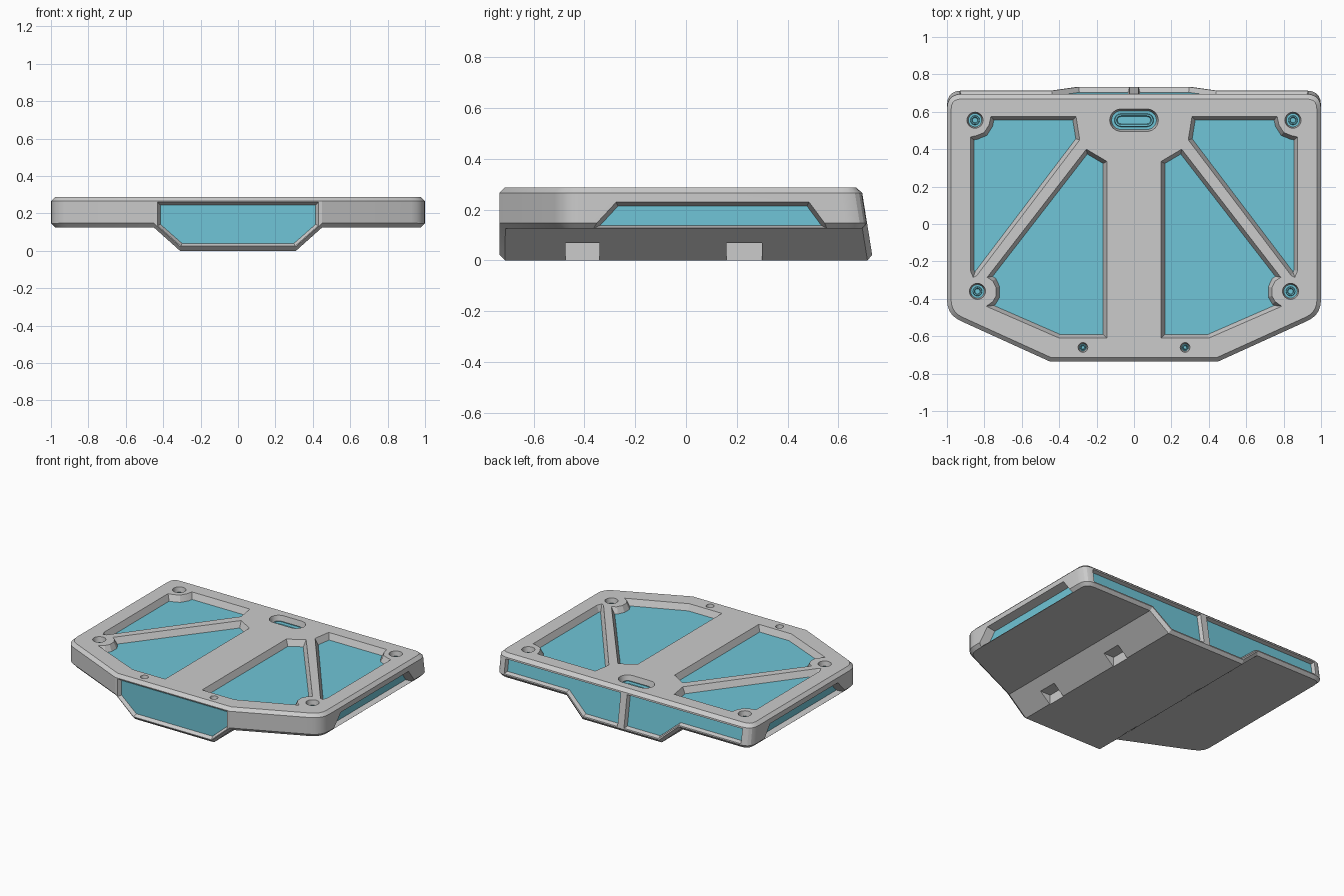
import bpy, bmesh, math
from mathutils import Vector

if "Cube" in bpy.data.objects:
    bpy.data.objects.remove(bpy.data.objects["Cube"])

TOP, FRONT, BACK, SLOPE = 0.288, -0.735, 0.737, 0.16

blue = bpy.data.materials.new("blue_panel")
blue.diffuse_color = (0.16, 0.56, 0.68, 1)
blue.use_nodes = True
blue.node_tree.nodes["Principled BSDF"].inputs["Base Color"].default_value = blue.diffuse_color


def loft(name, rings, mat=None):
    """Closed solid through a stack of equal-length rings."""
    bm = bmesh.new()
    loops = [[bm.verts.new(p) for p in r] for r in rings]
    n = len(loops[0])
    for a, b in zip(loops, loops[1:]):
        for i in range(n):
            bm.faces.new((a[i], a[(i + 1) % n], b[(i + 1) % n], b[i]))
    bm.faces.new(loops[0][::-1])
    bm.faces.new(loops[-1])
    bmesh.ops.recalc_face_normals(bm, faces=bm.faces)
    me = bpy.data.meshes.new(name)
    bm.to_mesh(me)
    bm.free()
    ob = bpy.data.objects.new(name, me)
    bpy.context.collection.objects.link(ob)
    if mat:
        me.materials.append(mat)
    return ob


def fillet(pts, n=5):
    """Round the corners of a list of (x, y, tangent length)."""
    out = []
    for i, (x, y, r) in enumerate(pts):
        c = Vector((x, y))
        if r == 0:
            out.append(c)
            continue
        a = c + (Vector(pts[i - 1][:2]) - c).normalized() * r
        b = c + (Vector(pts[(i + 1) % len(pts)][:2]) - c).normalized() * r
        for k in range(n + 1):
            t = k / n
            out.append(a * (1 - t) ** 2 + c * 2 * t * (1 - t) + b * t * t)
    return out


def inset(pts, d):
    """Mitred inward offset of a 2D outline."""
    p = [Vector(q) for q in pts]
    n = len(p)
    area = sum(p[i - 1].x * p[i].y - p[i].x * p[i - 1].y for i in range(n))
    s = 1 if area > 0 else -1
    out = []
    for i in range(n):
        e1 = (p[i] - p[i - 1]).normalized()
        e2 = (p[(i + 1) % n] - p[i]).normalized()
        n1, n2 = Vector((-e1.y, e1.x)) * s, Vector((-e2.y, e2.x)) * s
        out.append(p[i] + (n1 + n2) * d / max(0.3, 1 + n1.dot(n2)))
    return out


def boolean(ob, other, op):
    m = ob.modifiers.new(op, 'BOOLEAN')
    m.operation, m.object, m.solver = op, other, 'EXACT'
    apply_mod(ob, m)
    bpy.data.objects.remove(other)


def apply_mod(ob, m):
    bpy.context.view_layer.objects.active = ob
    bpy.ops.object.modifier_apply(modifier=m.name)


# Main body: front profile with keel, trimmed by the plan outline
section = [(1.2, .125), (1.2, TOP), (-1.2, TOP), (-1.2, .125),
           (-.45, .125), (-.31, 0), (.31, 0), (.45, .125)]
body = loft("body_shell", [[(x, y, z) for x, z in section] for y in (-1.2, 1.2)])
plan = fillet([(-.45, FRONT, 0), (.45, FRONT, 0), (1, -.485, .08), (1, BACK, .08),
               (-1, BACK, .08), (-1, -.485, .08)])
outline = loft("outline_cutter", [[(p.x, p.y - (SLOPE * z if p.y > .4 else 0), z)
                                   for p in plan] for z in (-.2, .5)])
boolean(body, outline, 'INTERSECT')
bev = body.modifiers.new("edge_chamfer", 'BEVEL')
bev.width, bev.segments = 0.022, 1
bev.limit_method, bev.angle_limit = 'ANGLE', math.radians(50)
bev.use_clamp_overlap = False
apply_mod(body, bev)


def recess(name, pts, place, depth, taper):
    """Cut a tapered pocket in the body and lay a blue panel on its floor."""
    floor = inset(pts, taper)
    cut = loft("cutter", [[place(u, v, -.04) for u, v in pts],
                          [place(u, v, 0) for u, v in pts],
                          [place(u, v, depth) for u, v in floor]])
    boolean(body, cut, 'DIFFERENCE')
    loft(name, [[place(u, v, d) for u, v in floor] for d in (depth - .003, depth + .008)], blue)


def insert(name, pts, place, r, depth):
    """Raised blue ring on the floor of a hole."""
    steps = ((.4, depth), (.46, depth - .018), (.6, depth - .018), (.68, depth - .004))
    loft(name, [[place(u, v, d) for u, v in inset(pts, r * k)] for k, d in steps], blue)


def stadium(cx, cy, half, r, n=12):
    pts = []
    for side, start in ((1, -90), (-1, 90)):
        for i in range(n + 1):
            a = math.radians(start + 180 * i / n)
            pts.append((cx + side * half + r * math.cos(a), cy + r * math.sin(a)))
    return pts


def circle(cx, cy, r, n=24):
    return [(cx + r * math.cos(math.tau * i / n), cy + r * math.sin(math.tau * i / n))
            for i in range(n)]


outer_pocket = [(.31, .575), (.765, .575), (.775, .53), (.80, .49), (.84, .473), (.875, .465),
                (.875, -.25), (.86, -.285), (.84, -.275), (.29, .45)]
inner_pocket = [(.145, -.61), (.145, .335), (.255, .40), (.785, -.285), (.755, -.305),
                (.738, -.34), (.738, -.385), (.755, -.415), (.79, -.44), (.40, -.61)]
back_window = [(.025, .03), (.025, .255), (.93, .255), (.93, .155), (.44, .155), (.295, .03)]
side_window = [(-.375, .122), (-.275, .23), (.485, .23), (.565, .122)]

for s, side in ((1, "right"), (-1, "left")):
    def on_top(u, v, d): return (s * u, v, TOP - d)
    def on_back(u, v, d): return (s * u, BACK - SLOPE * v - d, v)
    def on_side(u, v, d): return (s * (1 - d), u, v)

    # Top pockets, back windows and side windows
    recess(f"top_outer_panel_{side}", outer_pocket, on_top, .045, .02)
    recess(f"top_inner_panel_{side}", inner_pocket, on_top, .045, .02)
    recess(f"back_panel_{side}", back_window, on_back, .03, .008)
    recess(f"side_panel_{side}", side_window, on_side, .06, .016)

    # Screw holes
    for i, (x, y, r) in enumerate(((.85, .555, .043), (.837, -.36, .043), (.273, -.66, .026))):
        recess(f"screw_seat_{side}_{i}", circle(x, y, r), on_top, .045, .007)
        insert(f"screw_ring_{side}_{i}", circle(x, y, r), on_top, r, .045)

    # Notches on the keel flanks
    for y0, y1 in ((-.475, -.34), (.16, .30)):
        notch = loft("cutter", [[(s * x, y0, z), (s * x, y1, z), (s * x, y1, z2), (s * x, y0, z2)]
                                for x, z, z2 in ((.305, -.02, .068), (.6, -.02, .068))])
        boolean(body, notch, 'DIFFERENCE')

# Slot near the back edge
slot = stadium(0, .555, .07, .06)
def top_centre(u, v, d): return (u, v, TOP - d)
recess("slot_seat", slot, top_centre, .045, .01)
insert("slot_ring", slot, top_centre, .06, .045)

# Front window
front_window = [(-.43, .26), (.43, .26), (.43, .135), (.305, .025), (-.305, .025), (-.43, .135)]
recess("front_panel", front_window, lambda u, v, d: (u, FRONT + d, v), .025, .015)

bpy.ops.object.select_all(action='DESELECT')
body.select_set(True)
bpy.context.view_layer.objects.active = body
bpy.ops.object.shade_smooth_by_angle(angle=math.radians(20))
